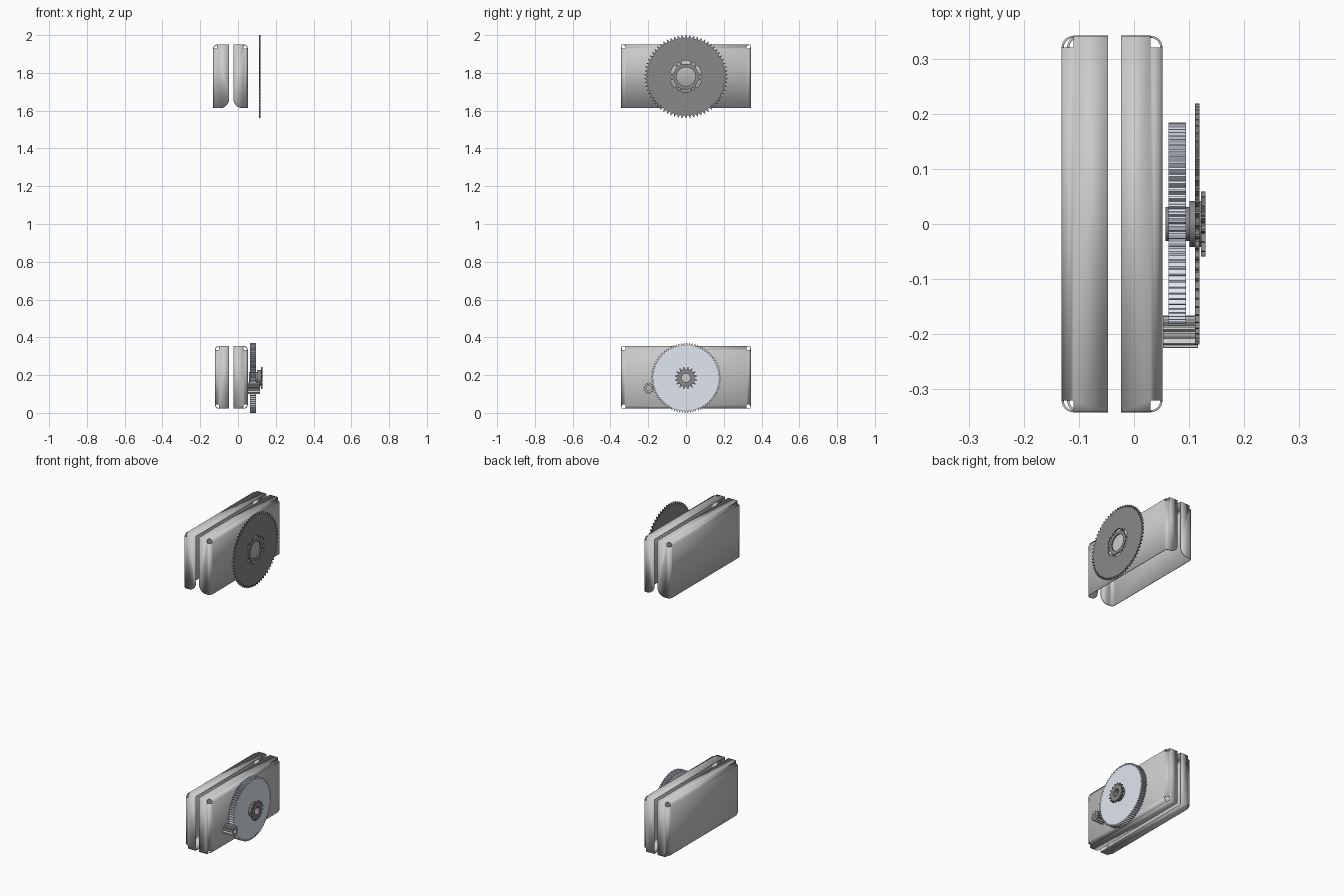
import bpy, bmesh
from math import sin, cos, pi, tau, radians
from mathutils import Matrix, Vector

if "Cube" in bpy.data.objects:
    bpy.data.objects.remove(bpy.data.objects["Cube"])


def material(name, rgb):
    m = bpy.data.materials.new(name)
    m.diffuse_color = (*rgb, 1)
    m.use_nodes = True
    m.node_tree.nodes["Principled BSDF"].inputs["Base Color"].default_value = m.diffuse_color
    return m


DARK = material("dark_steel", (0.25, 0.25, 0.25))
LIGHT = material("pale_steel", (0.75, 0.8, 0.88))


def finish(ob, mat=None):
    if mat:
        ob.data.materials.append(mat)
    bpy.ops.object.select_all(action='DESELECT')
    ob.select_set(True)
    bpy.context.view_layer.objects.active = ob
    bpy.ops.object.shade_smooth_by_angle(angle=radians(30))


# ---------- outlines in the gear plane ----------
def circle(r, n=48, cx=0, cy=0):
    return [(cx + r * cos(tau * i / n), cy + r * sin(tau * i / n)) for i in range(n)]


def teeth(n, profile):
    """profile: (fraction of pitch, radius) points for one tooth"""
    return [(r * cos(tau * (i + f) / n), r * sin(tau * (i + f) / n))
            for i in range(n) for f, r in profile]


def spur(n, tip, root):
    return teeth(n, [(0.0, root), (0.3, root), (0.4, (tip + root) / 2),
                     (0.52, tip), (0.78, tip), (0.9, (tip + root) / 2)])


def sprocket(n, tip, root):
    h = tip - root
    return teeth(n, [(0, root), (0.14, root + 0.08 * h), (0.26, root + 0.38 * h),
                     (0.42, tip), (0.58, tip), (0.74, root + 0.38 * h), (0.86, root + 0.08 * h)])


def arc_slot(r, half_w, mid, half_a, n=8):
    outer = [(r + half_w, mid - half_a + 2 * half_a * i / n) for i in range(n + 1)]
    inner = [(r - half_w, a) for _, a in reversed(outer)]
    ends = [(r, mid + half_a + half_w / r)], [(r, mid - half_a - half_w / r)]
    return [(p * cos(a), p * sin(a)) for p, a in outer + ends[0] + inner + ends[1]]


def disc(name, x0, x1, y, z, loops, mat=None):
    """Filled outline with holes, extruded along x"""
    cu = bpy.data.curves.new(name + "_outline", 'CURVE')
    cu.dimensions, cu.fill_mode, cu.extrude = '2D', 'BOTH', (x1 - x0) / 2
    for loop in loops:
        sp = cu.splines.new('POLY')
        sp.points.add(len(loop) - 1)
        for p, (u, v) in zip(sp.points, loop):
            p.co = (u, v, 0, 1)
        sp.use_cyclic_u = True
    tmp = bpy.data.objects.new(name + "_tmp", cu)
    bpy.context.collection.objects.link(tmp)
    dg = bpy.context.evaluated_depsgraph_get()
    me = bpy.data.meshes.new_from_object(tmp.evaluated_get(dg))
    bpy.data.objects.remove(tmp)
    me.name = name
    me.transform(Matrix(((0, 0, 1, (x0 + x1) / 2), (1, 0, 0, y), (0, 1, 0, z), (0, 0, 0, 1))))
    bm = bmesh.new()
    bm.from_mesh(me)
    bmesh.ops.remove_doubles(bm, verts=bm.verts, dist=1e-5)
    bmesh.ops.recalc_face_normals(bm, faces=bm.faces)
    bm.to_mesh(me)
    bm.free()
    me.materials.clear()
    ob = bpy.data.objects.new(name, me)
    bpy.context.collection.objects.link(ob)
    finish(ob, mat)


# ---------- folded sheet covers with open bend corners ----------
T, R = 0.004, 0.02


def shell(name, xo, xi, z0, z1, bottom, Y=0.343):
    d = 1 if xo > xi else -1
    xo -= d * T / 2
    Y, z1 = Y - T / 2, z1 - T / 2
    if bottom:
        z0 += T / 2
    zb = z0 + R if bottom else z0
    bm = bmesh.new()

    def face(*pts):
        bm.faces.new([bm.verts.new(p) for p in pts])

    # quarter bend: distance in from the panel, distance out to the flange
    arc = [(R - R * cos(a), R * sin(a)) for a in [pi / 2 * i / 6 for i in range(7)]]
    yb = Y - R
    face((xo, -yb, zb), (xo, yb, zb), (xo, yb, z1 - R), (xo, -yb, z1 - R))
    # top and bottom flanges
    for s, zf in [(1, z1)] + ([(-1, z0)] if bottom else []):
        for (a, b), (c, e) in zip(arc, arc[1:]):
            za, zc = zf - s * (R - b), zf - s * (R - e)
            face((xo - d * a, -yb, za), (xo - d * a, yb, za),
                 (xo - d * c, yb, zc), (xo - d * c, -yb, zc))
        xb = xo - d * R
        face((xb, -Y, zf), (xb, -yb, zf), (xb, yb, zf), (xb, Y, zf), (xi, Y, zf), (xi, -Y, zf))
    # end flanges
    for s in (-1, 1):
        for (a, b), (c, e) in zip(arc, arc[1:]):
            ya, yc = s * (yb + b), s * (yb + e)
            face((xo - d * a, ya, zb), (xo - d * a, ya, z1 - R),
                 (xo - d * c, yc, z1 - R), (xo - d * c, yc, zb))
        xb = xo - d * R
        pts = [(xi, z1), (xb, z1), (xb, z1 - R), (xb, zb)]
        if bottom:
            pts += [(xb, z0), (xi, z0)]
        else:
            q = 0.048
            pts += [(xi + d * (q - q * sin(t)), z0 + q - q * cos(t))
                    for t in [pi / 2 * i / 8 for i in range(9)]]
        face(*[(x, s * Y, z) for x, z in pts])
    bmesh.ops.remove_doubles(bm, verts=bm.verts, dist=1e-5)
    bmesh.ops.recalc_face_normals(bm, faces=bm.faces)
    me = bpy.data.meshes.new(name)
    bm.to_mesh(me)
    bm.free()
    ob = bpy.data.objects.new(name, me)
    bpy.context.collection.objects.link(ob)
    finish(ob)
    sol = ob.modifiers.new("thickness", 'SOLIDIFY')
    sol.thickness, sol.offset = T, 0


shell("upper_cover_left", -0.132, -0.047, 1.613, 1.95, False)
shell("upper_cover_right", 0.052, -0.024, 1.613, 1.95, False)
shell("lower_cover_left", -0.122, -0.047, 0.022, 0.355, True)
shell("lower_cover_right", 0.052, -0.024, 0.022, 0.355, True)

# large upper sprocket with slots and bolt holes
holes = [circle(0.05)]
for i in range(6):
    a = tau * i / 6
    holes.append(arc_slot(0.076, 0.009, a + pi / 6, radians(13)))
    holes.append(circle(0.007, 12, 0.076 * cos(a), 0.076 * sin(a)))
disc("upper_sprocket", 0.111, 0.119, 0, 1.78, [sprocket(66, 0.22, 0.205)] + holes, DARK)

# lower gear train on one axle line
ZC, BORE = 0.185, circle(0.023)
disc("large_gear", 0.063, 0.095, 0, ZC, [spur(80, 0.185, 0.174), BORE], LIGHT)
disc("gear_hub_inner", 0.057, 0.063, 0, ZC, [circle(0.031), BORE], DARK)
disc("gear_hub_outer", 0.095, 0.101, 0, ZC, [circle(0.031), BORE], DARK)
disc("sprocket_hub", 0.101, 0.122, 0, ZC, [circle(0.042), BORE], DARK)
disc("lower_sprocket", 0.122, 0.13, 0, ZC, [sprocket(16, 0.06, 0.045), BORE], DARK)

# drive pinion
disc("drive_pinion", 0.053, 0.117, -0.196, 0.13, [spur(12, 0.03, 0.02), circle(0.012, 24)])
